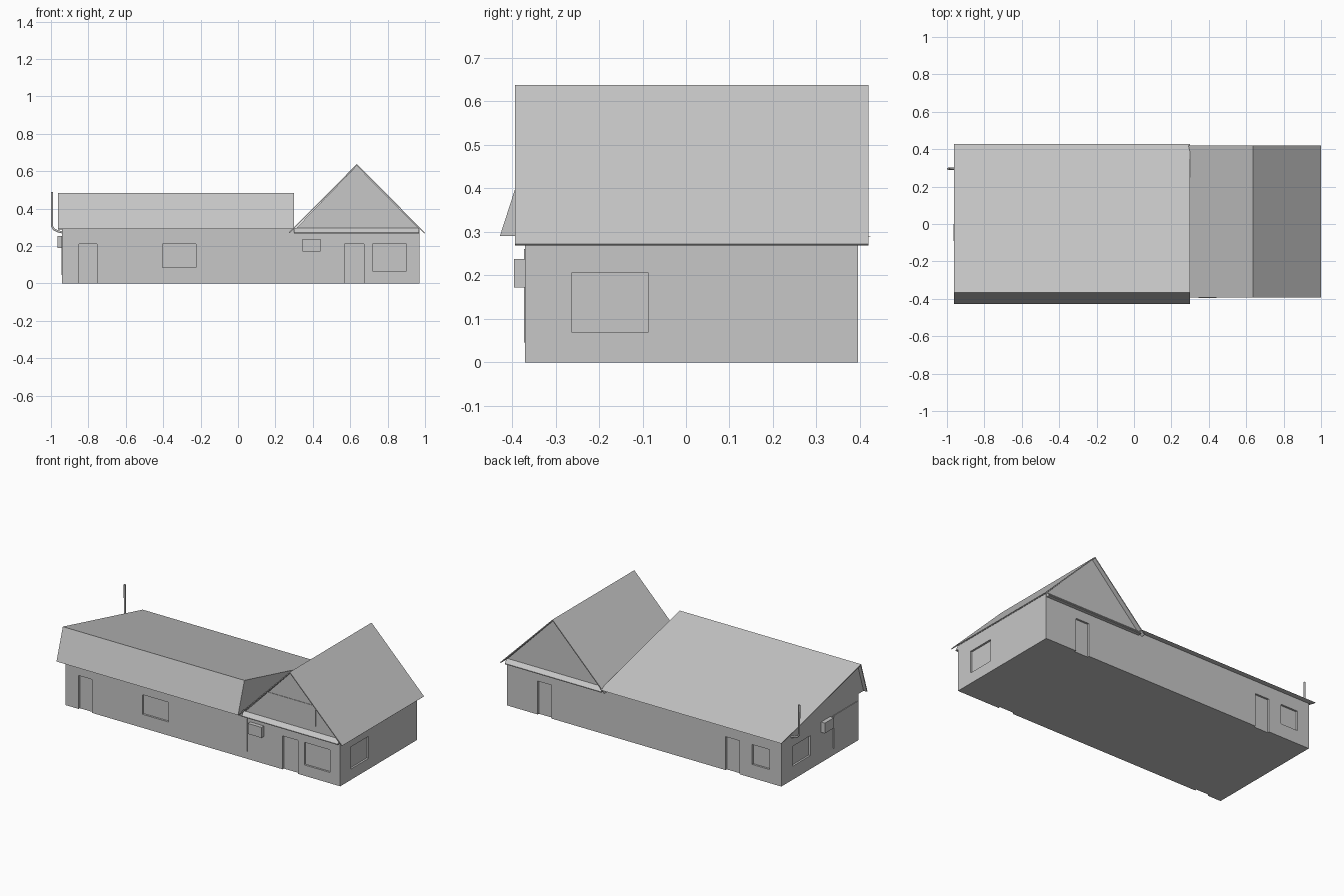
import bpy
import bmesh
from mathutils import Vector

cube = bpy.data.objects.get("Cube")
if cube:
    bpy.data.objects.remove(cube, do_unlink=True)

grey = bpy.data.materials.new("plain grey")
grey.use_nodes = True
COLOUR = (0.57, 0.57, 0.57, 1)
grey.diffuse_color = COLOUR
grey.node_tree.nodes["Principled BSDF"].inputs["Base Color"].default_value = COLOUR


def finish(name, bm):
    bmesh.ops.recalc_face_normals(bm, faces=bm.faces)
    mesh = bpy.data.meshes.new(name)
    bm.to_mesh(mesh)
    bm.free()
    mesh.materials.append(grey)
    obj = bpy.data.objects.new(name, mesh)
    bpy.context.collection.objects.link(obj)
    return obj


def add_box(bm, lo, hi):
    """Add an axis-aligned box between two corners."""
    lo, hi = Vector(lo), Vector(hi)
    verts = bmesh.ops.create_cube(bm, size=1)["verts"]
    bmesh.ops.scale(bm, vec=hi - lo, verts=verts)
    bmesh.ops.translate(bm, vec=(lo + hi) / 2, verts=verts)


def box(name, lo, hi):
    bm = bmesh.new()
    add_box(bm, lo, hi)
    return finish(name, bm)


def prism(name, profile, axis, start, end):
    """Extrude a closed profile along x (points are y,z) or y (points are x,z)."""
    bm = bmesh.new()
    place = (lambda a, z, t: (t, a, z)) if axis == "x" else (lambda a, z, t: (a, t, z))
    face = bm.faces.new([bm.verts.new(place(a, z, start)) for a, z in profile])
    geom = bmesh.ops.extrude_face_region(bm, geom=[face])["geom"]
    moved = [g for g in geom if isinstance(g, bmesh.types.BMVert)]
    bmesh.ops.translate(bm, vec=place(0, 0, end - start), verts=moved)
    return finish(name, bm)


# Main walls
LEFT, RIGHT, FRONT, BACK, TOP = -0.94, 0.97, -0.37, 0.395, 0.29
walls = box("walls", (LEFT, FRONT, 0), (RIGHT, BACK, TOP))

# Door and window recesses, as start, end, bottom, top along each wall
RECESS = 0.012
front_openings = [(-0.85, -0.755, -0.1, 0.21), (-0.405, -0.225, 0.085, 0.21),
                  (0.57, 0.675, -0.1, 0.21), (0.72, 0.90, 0.068, 0.21)]
back_openings = [(0.66, 0.755, -0.1, 0.21), (-0.65, -0.552, -0.1, 0.21),
                 (-0.857, -0.737, 0.085, 0.21)]
bm = bmesh.new()
for a, b, lo, hi in front_openings:
    add_box(bm, (a, FRONT - 0.1, lo), (b, FRONT + RECESS, hi))
for a, b, lo, hi in back_openings:
    add_box(bm, (a, BACK - RECESS, lo), (b, BACK + 0.1, hi))
add_box(bm, (RIGHT - RECESS, -0.262, 0.068), (RIGHT + 0.1, -0.087, 0.207))
add_box(bm, (LEFT - 0.1, 0.107, 0.085), (LEFT + RECESS, 0.286, 0.21))
cutter = finish("opening_cutter", bm)
cutter.hide_render = True

cut = walls.modifiers.new("openings", "BOOLEAN")
cut.operation = "DIFFERENCE"
cut.solver = "EXACT"
cut.object = cutter
bpy.context.view_layer.objects.active = walls
bpy.ops.object.modifier_apply(modifier=cut.name)
bpy.data.objects.remove(cutter, do_unlink=True)

# Long roof: steep front slope and shallow back slope
EAVE, CREST = (-0.428, 0.29), (-0.365, 0.485)
BACK_EAVE = (0.428, 0.289)
prism("long_roof_body", [EAVE, CREST, BACK_EAVE], "x", LEFT, 0.30)
inner = [(0.414, 0.289), (-0.361, 0.478), (-0.422, 0.29)]
prism("long_roof_shell", [EAVE, CREST, BACK_EAVE] + inner, "x", -0.963, LEFT)

# Cross gable: end walls filled under two thin roof slopes
RIDGE_X, RIDGE_Z = 0.635, 0.638
prism("gable_wall", [(0.305, TOP), (RIDGE_X, RIDGE_Z - 0.008), (RIGHT, TOP)],
      "y", FRONT, BACK)
prism("gable_roof",
      [(0.272, 0.272), (RIDGE_X, RIDGE_Z), (1.0, 0.272), (0.996, 0.268),
       (RIDGE_X, RIDGE_Z - 0.008), (0.276, 0.268)], "y", -0.393, 0.42)

# Sloping ledges at the foot of both gable ends
for side, wall, edge in (("front", FRONT, -0.393), ("back", BACK, 0.418)):
    prism(side + "_gable_ledge", [(wall, 0.268), (edge, 0.268), (edge, 0.273), (wall, 0.296)],
          "x", 0.30, 0.968)

# Thin wall panels
box("front_wall_panel", (-0.46, FRONT - 0.003, 0.21), (0.324, FRONT, 0.26))
for x in (-0.46, 0.32):
    box("front_wall_strip", (x, FRONT - 0.003, 0.045), (x + 0.004, FRONT, 0.21))
box("gable_panel", (0.46, FRONT - 0.003, 0.33), (0.80, FRONT, 0.46))
box("side_wall_panel", (LEFT - 0.004, -0.36, 0.045), (LEFT, -0.12, 0.25))

# Wall-mounted boxes
box("front_wall_box", (0.345, -0.395, 0.172), (0.44, FRONT, 0.238))
box("side_wall_box", (-0.966, -0.09, 0.19), (LEFT, 0.0, 0.255))

# Flue pipe with an elbow into the side wall
curve = bpy.data.curves.new("flue_pipe", "CURVE")
curve.dimensions = "3D"
curve.bevel_depth = 0.0065
curve.bevel_resolution = 1
curve.use_fill_caps = True
path = [(-0.935, 0.272), (-0.965, 0.28), (-0.985, 0.29), (-0.9935, 0.305), (-0.9935, 0.49)]
spline = curve.splines.new("POLY")
spline.points.add(len(path) - 1)
for point, (x, z) in zip(spline.points, path):
    point.co = (x, 0.295, z, 1)
curve.materials.append(grey)
bpy.context.collection.objects.link(bpy.data.objects.new("flue_pipe", curve))
